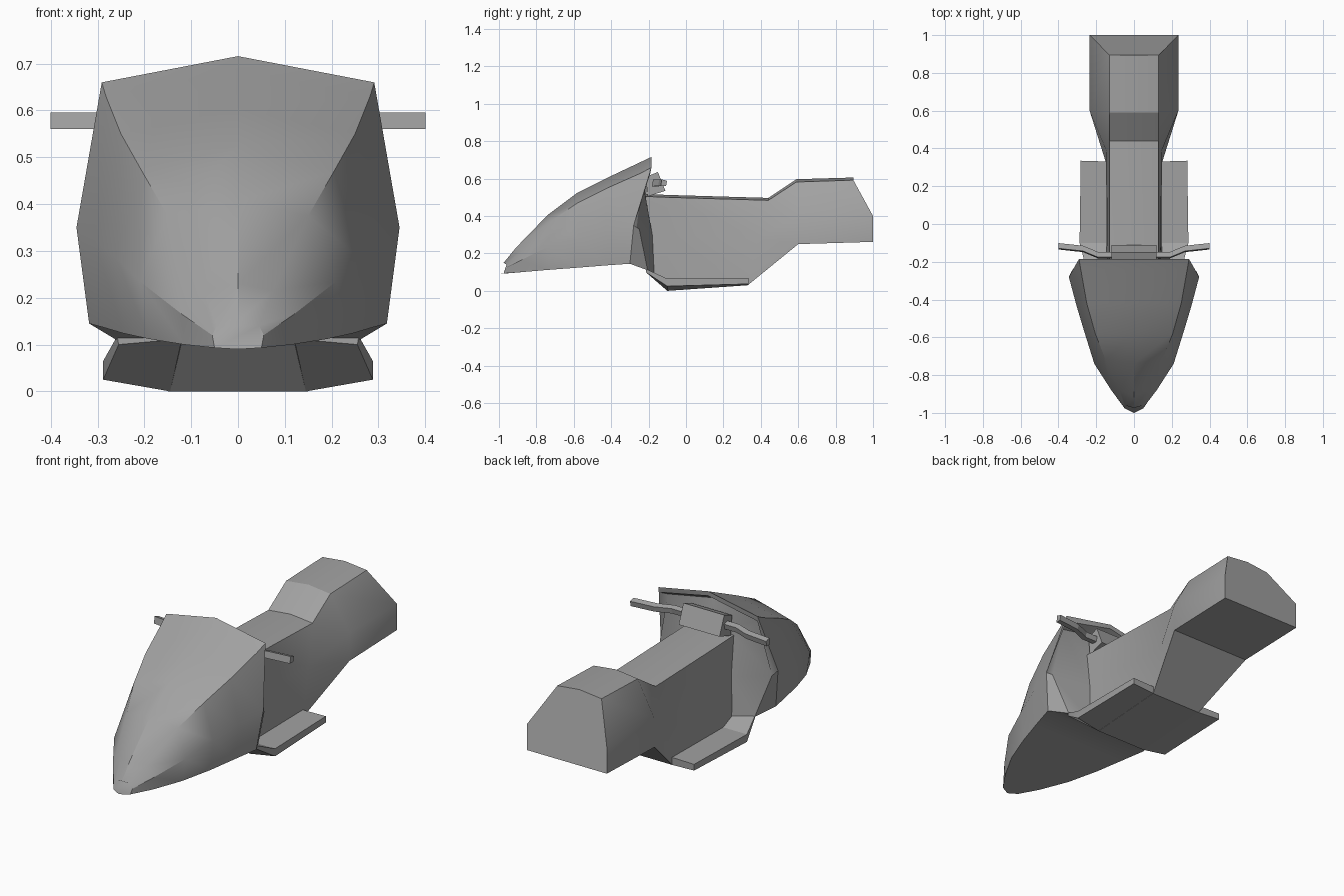
import bpy, bmesh, math
from mathutils import Vector

cube = bpy.data.objects.get("Cube")
if cube:
    bpy.data.objects.remove(cube, do_unlink=True)

grey = bpy.data.materials.new("matte_grey")
grey.use_nodes = True
grey.diffuse_color = (0.36, 0.36, 0.36, 1)
grey.node_tree.nodes["Principled BSDF"].inputs["Base Color"].default_value = (0.36, 0.36, 0.36, 1)


def loft(name, rings, angle=30):
    """Skin closed rings of equal length, cap both ends and shade."""
    bm = bmesh.new()
    rows = [[bm.verts.new(p) for p in ring] for ring in rings]
    n = len(rows[0])
    for a, b in zip(rows, rows[1:]):
        for i in range(n):
            j = (i + 1) % n
            bm.faces.new((a[i], a[j], b[j], b[i]))
    bm.faces.new(rows[0])
    bm.faces.new(rows[-1])
    bmesh.ops.remove_doubles(bm, verts=bm.verts, dist=0.0005)
    bmesh.ops.recalc_face_normals(bm, faces=bm.faces)
    me = bpy.data.meshes.new(name)
    bm.to_mesh(me)
    bm.free()
    ob = bpy.data.objects.new(name, me)
    bpy.context.collection.objects.link(ob)
    me.materials.append(grey)
    bpy.ops.object.select_all(action='DESELECT')
    ob.select_set(True)
    bpy.context.view_layer.objects.active = ob
    bpy.ops.object.shade_smooth_by_angle(angle=math.radians(angle))
    return ob


def full(half):
    """Complete a half ring that runs from top centre to bottom centre."""
    return half + [(-x, y, z) for x, y, z in half[-2:0:-1]]


def flip(rings):
    return [[(-x, y, z) for x, y, z in r] for r in rings]


# Front fairing: top centre, hood edge, widest side line, lower edge, bottom centre
fairing = [
    [(0, -.975, .15), (.045, -.96, .14), (.055, -.965, .12), (.05, -.975, .093), (0, -1, .09)],
    [(0, -.91, .23), (.075, -.88, .215), (.12, -.88, .165), (.115, -.88, .10), (0, -.88, .10)],
    [(0, -.74, .405), (.15, -.72, .375), (.21, -.74, .235), (.19, -.74, .112), (0, -.74, .112)],
    [(0, -.58, .525), (.205, -.58, .47), (.26, -.58, .285), (.245, -.58, .124), (0, -.58, .124)],
    [(0, -.42, .605), (.25, -.42, .55), (.305, -.43, .32), (.285, -.43, .136), (0, -.43, .136)],
    [(0, -.24, .69), (.282, -.24, .63), (.345, -.28, .35), (.318, -.30, .145), (0, -.30, .145)],
    # overhanging hood lip and its underside
    [(0, -.185, .716), (.291, -.185, .66), (.345, -.28, .35), (.318, -.30, .145), (0, -.30, .145)],
    [(0, -.185, .692), (.287, -.19, .632), (.345, -.28, .35), (.318, -.30, .145), (0, -.30, .145)],
    # rear flange narrowing to the body
    [(0, -.24, .66), (.272, -.235, .61), (.33, -.25, .33), (.26, -.205, .11), (0, -.205, .11)],
    [(0, -.215, .51), (.13, -.215, .50), (.14, -.18, .30), (.15, -.17, .09), (0, -.17, .09)],
]
loft("front_fairing", [full(r) for r in fairing], 32)

# Body with seat and widened tail
body = [
    [(0, -.22, .518), (.13, -.22, .505), (.14, -.20, .30), (.15, -.21, .115), (0, -.21, .115)],
    [(0, -.10, .513), (.13, -.10, .50), (.143, -.10, .30), (.15, -.10, 0), (0, -.10, 0)],
    [(0, .44, .497), (.13, .44, .484), (.145, .385, .28), (.15, .33, .03), (0, .33, .03)],
    [(0, .59, .597), (.13, .59, .582), (.235, .60, .40), (.235, .60, .25), (0, .60, .25)],
    [(0, .895, .606), (.13, .895, .592), (.235, 1, .40), (.235, 1, .262), (0, 1, .262)],
]
loft("body", [full(r) for r in body], 30)

# Footboards with raised front ends
board = [
    [(.258, -.215, .118), (.255, -.215, .10), (.12, -.215, .112), (.12, -.215, .118)],
    [(.288, -.10, .065), (.288, -.10, .025), (.145, -.10, .0), (.12, -.10, .065)],
    [(.282, .335, .07), (.282, .335, .037), (.145, .33, .03), (.12, .33, .07)],
]
loft("left_footboard", board, 20)
loft("right_footboard", flip(board), 20)

# Tilted steering block
profile = [(-.215, .61), (-.15, .635), (-.11, .535), (-.205, .505)]
loft("steering_block", [[(x, y, z) for y, z in profile] for x in (-.12, .12)], 20)

# Bent handlebars
path = [(.11, -.165, .577), (.19, -.165, .577), (.27, -.132, .578), (.40, -.118, .578)]
bar = [[(x, y + dy, z + dz) for dy, dz in ((-.017, -.018), (.011, -.018), (.017, .01), (-.011, .018))]
       for x, y, z in path]
loft("left_handlebar", bar, 15)
loft("right_handlebar", flip(bar), 15)
